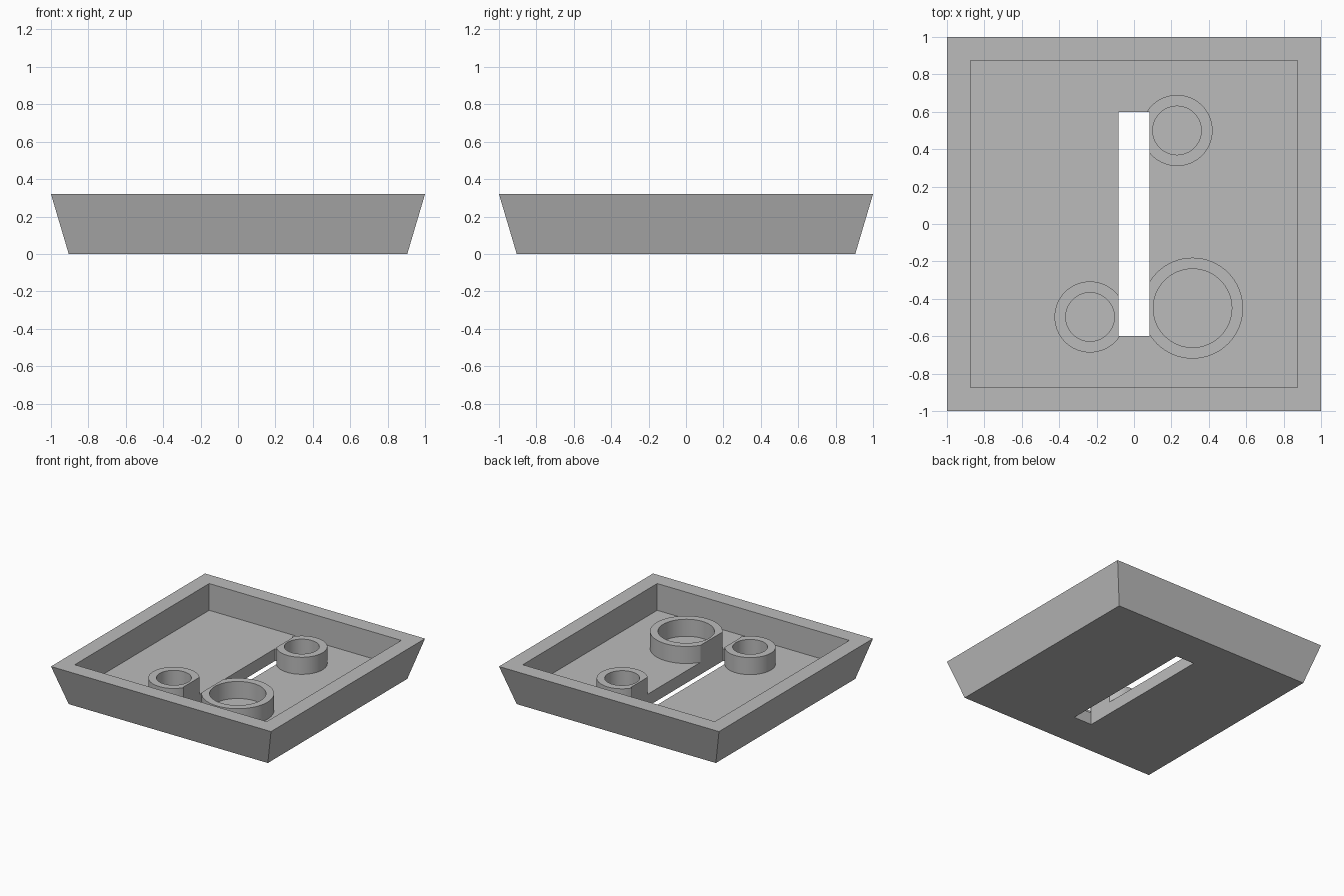
import bpy, bmesh, math
from mathutils import Matrix

if "Cube" in bpy.data.objects:
    bpy.data.objects.remove(bpy.data.objects["Cube"])

HEIGHT, FLOOR, POST_TOP = 0.32, 0.10, 0.24
BOTTOM, TOP, INNER = 0.905, 1.0, 0.873   # half widths of the tray

grey = bpy.data.materials.new("plain grey")
grey.use_nodes = True
grey.diffuse_color = (0.5, 0.5, 0.5, 1)
grey.node_tree.nodes["Principled BSDF"].inputs["Base Color"].default_value = (0.5, 0.5, 0.5, 1)


def make_object(name, bm):
    mesh = bpy.data.meshes.new(name)
    bmesh.ops.recalc_face_normals(bm, faces=bm.faces)
    bm.to_mesh(mesh)
    bm.free()
    mesh.materials.append(grey)
    obj = bpy.data.objects.new(name, mesh)
    bpy.context.collection.objects.link(obj)
    return obj


def box(name, x, y, z0, z1, top_scale=1.0):
    """Box of half widths x and y, with its top face scaled to flare the sides."""
    bm = bmesh.new()
    bmesh.ops.create_cube(bm, size=2)
    for v in bm.verts:
        k = top_scale if v.co.z > 0 else 1.0
        v.co = (v.co.x * x * k, v.co.y * y * k, z1 if v.co.z > 0 else z0)
    return make_object(name, bm)


def cylinder(name, x, y, radius, z0, z1):
    bm = bmesh.new()
    bmesh.ops.create_cone(bm, cap_ends=True, segments=64, radius1=radius, radius2=radius,
                          depth=z1 - z0, matrix=Matrix.Translation((x, y, (z0 + z1) / 2)))
    return make_object(name, bm)


def cut(obj, cutter):
    mod = obj.modifiers.new("cut", 'BOOLEAN')
    mod.operation, mod.solver, mod.object = 'DIFFERENCE', 'EXACT', cutter
    bpy.ops.object.select_all(action='DESELECT')
    bpy.context.view_layer.objects.active = obj
    obj.select_set(True)
    bpy.ops.object.modifier_apply(modifier=mod.name)


# Flared square tray with a straight-sided recess and a through slot
slot = box("slot_cutter", 0.083, 0.6, -0.5, 1)
recess = box("recess_cutter", INNER, INNER, FLOOR, 1)
tray = box("tray", BOTTOM, BOTTOM, 0, HEIGHT, TOP / BOTTOM)
cut(tray, recess)
cut(tray, slot)
bpy.data.objects.remove(recess)

# Ring posts on the tray floor, trimmed flat where they meet the slot
posts = {
    "back_ring_post": (0.23, 0.5, 0.19, 0.13),
    "front_small_ring_post": (-0.235, -0.497, 0.19, 0.13),
    "front_large_ring_post": (0.313, -0.45, 0.27, 0.21),
}
for name, (x, y, outer, inner) in posts.items():
    post = cylinder(name, x, y, outer, FLOOR, POST_TOP)
    bore = cylinder("bore_cutter", x, y, inner, -0.5, 1)
    cut(post, bore)
    cut(post, slot)
    bpy.ops.object.shade_smooth_by_angle(angle=math.radians(30))
    bpy.data.objects.remove(bore)
bpy.data.objects.remove(slot)
